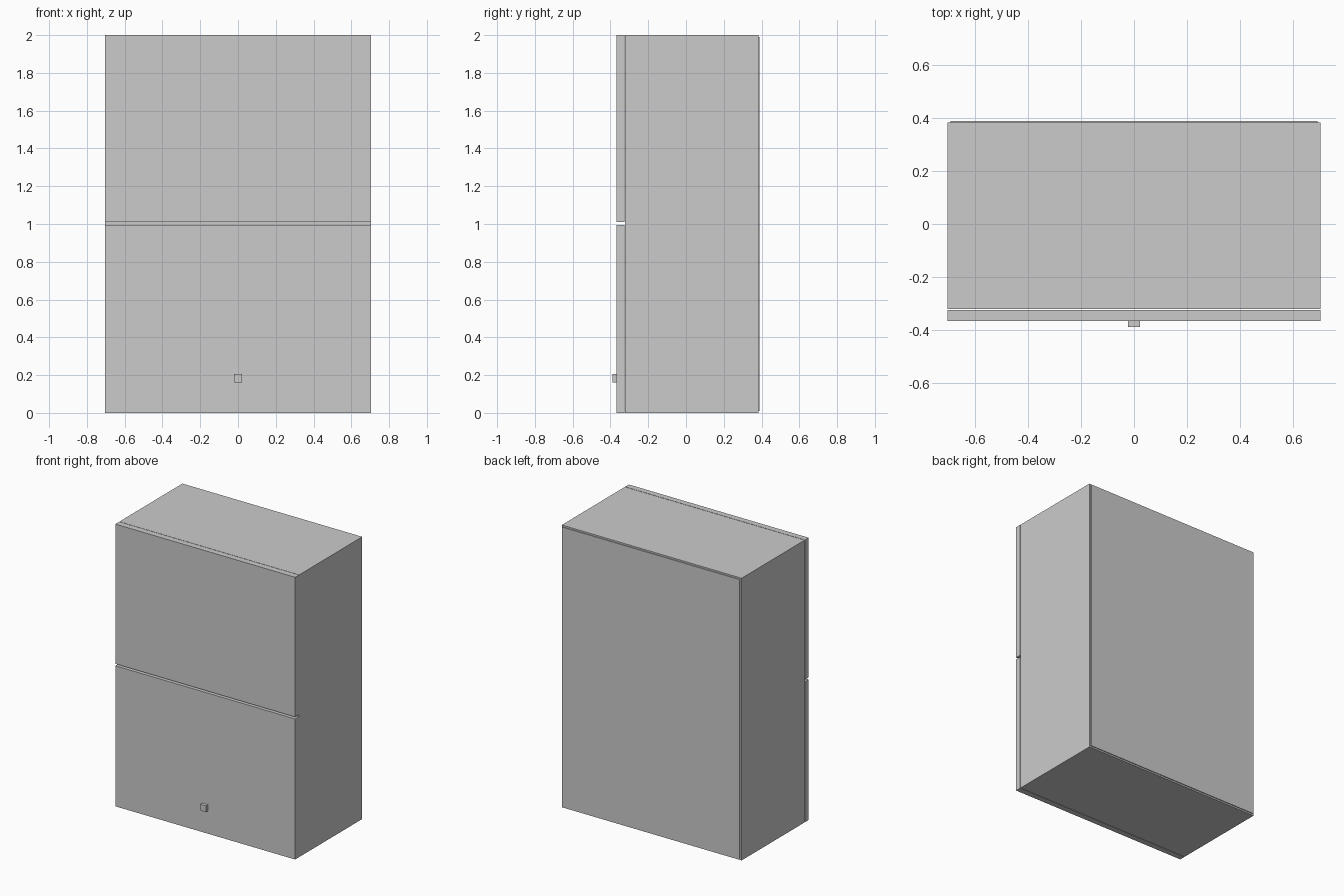
import bpy

cube = bpy.data.objects.get("Cube")
if cube:
    bpy.data.objects.remove(cube, do_unlink=True)

grey = bpy.data.materials.new("light_grey")
grey.use_nodes = True
colour = (0.6, 0.6, 0.6, 1)
grey.diffuse_color = colour
grey.node_tree.nodes["Principled BSDF"].inputs["Base Color"].default_value = colour


def panel(name, x, y, z):
    """Box spanning the given (low, high) range on each axis."""
    spans = (x, y, z)
    bpy.ops.mesh.primitive_cube_add(size=1, location=[(a + b) / 2 for a, b in spans])
    obj = bpy.context.object
    obj.name = obj.data.name = name
    obj.scale = [b - a for a, b in spans]
    bpy.ops.object.transform_apply(location=False, rotation=False, scale=True)
    obj.data.materials.append(grey)
    return obj


WIDE = 0.705      # half width
THICK = 0.042     # board thickness
HIGH = 2.0
INNER = WIDE - THICK
DEPTH = (-0.322, 0.384)   # carcass front and back

# Carcass: two sides with boards fitted between them
panel("left_side", (INNER, WIDE), DEPTH, (0, HIGH))
panel("right_side", (-WIDE, -INNER), DEPTH, (0, HIGH))
for name, z in (("bottom_board", 0), ("middle_shelf", 0.985), ("top_board", HIGH - THICK)):
    panel(name, (-INNER, INNER), DEPTH, (z, z + THICK))

# Thin back sheet, slightly inset from the outline
panel("back_sheet", (-0.694, 0.694), (0.384, 0.39), (0.011, HIGH - 0.011))

# Two flap doors with a narrow gap between them
DOOR = (-0.367, -0.325)
panel("lower_door", (-WIDE, WIDE), DOOR, (0, 0.996))
panel("upper_door", (-WIDE, WIDE), DOOR, (1.01, HIGH))

# Square knob on the lower door
panel("knob", (-0.022, 0.022), (-0.39, -0.367), (0.162, 0.206))
